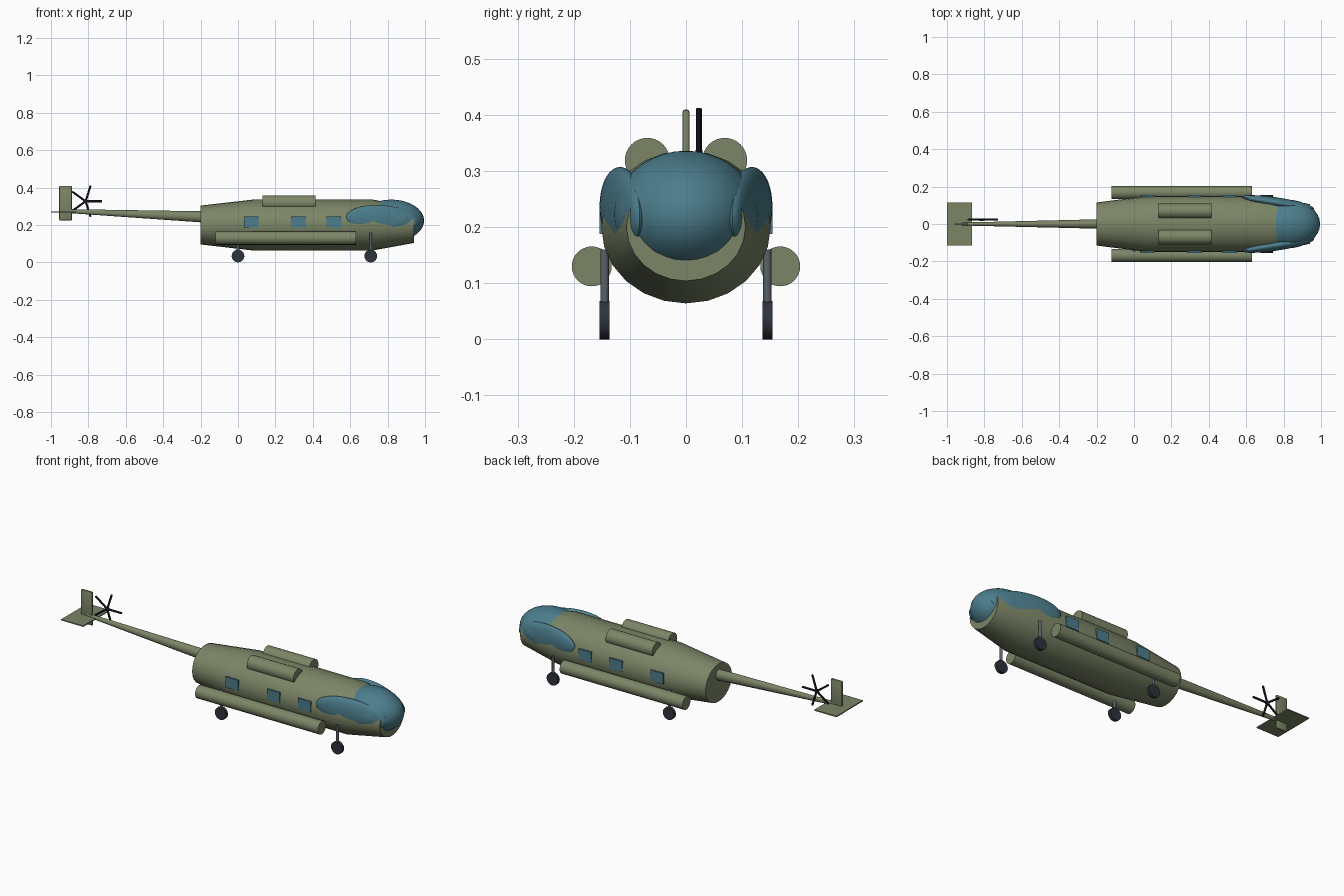
import bpy, bmesh, math
from mathutils import Vector, Matrix

if "Cube" in bpy.data.objects:
    bpy.data.objects.remove(bpy.data.objects["Cube"])


def material(name, rgb):
    m = bpy.data.materials.new(name)
    m.diffuse_color = (*rgb, 1)
    m.use_nodes = True
    m.node_tree.nodes["Principled BSDF"].inputs["Base Color"].default_value = m.diffuse_color
    return m


OLIVE = material("olive_green", (0.20, 0.235, 0.135))
GLASS = material("blue_glass", (0.072, 0.205, 0.265))
TYRE = material("dark_tyre", (0.027, 0.034, 0.045))
STEEL = material("grey_steel", (0.10, 0.12, 0.14))
BLADE = material("near_black", (0.012, 0.014, 0.022))


def finish(name, bm, mat, smooth=True):
    bmesh.ops.recalc_face_normals(bm, faces=bm.faces)
    me = bpy.data.meshes.new(name)
    bm.to_mesh(me)
    bm.free()
    me.materials.append(mat)
    ob = bpy.data.objects.new(name, me)
    bpy.context.collection.objects.link(ob)
    if smooth:
        bpy.ops.object.select_all(action='DESELECT')
        ob.select_set(True)
        bpy.context.view_layer.objects.active = ob
        bpy.ops.object.shade_smooth_by_angle(angle=math.radians(35))
    return ob


def loft(name, rings, mat, sides=24):
    """Capped elliptical loft along x; rings are (x, y, z, half_y, half_z)."""
    bm = bmesh.new()
    loops = []
    for x, y, z, ry, rz in rings:
        loops.append([bm.verts.new((x, y + ry * math.sin(2 * math.pi * i / sides),
                                    z + rz * math.cos(2 * math.pi * i / sides)))
                      for i in range(sides)])
    for a, b in zip(loops, loops[1:]):
        for i in range(sides):
            j = (i + 1) % sides
            bm.faces.new((a[i], a[j], b[j], b[i]))
    bm.faces.new(loops[0])
    bm.faces.new(loops[-1])
    return finish(name, bm, mat)


def rod(name, p, q, r, mat, sides=16):
    p, q = Vector(p), Vector(q)
    d = q - p
    bm = bmesh.new()
    rot = d.to_track_quat('Z', 'Y').to_matrix().to_4x4()
    bmesh.ops.create_cone(bm, cap_ends=True, segments=sides, radius1=r, radius2=r,
                          depth=d.length, matrix=Matrix.Translation((p + q) / 2) @ rot)
    return finish(name, bm, mat)


def box(name, centre, size, mat, bevel=0.0):
    bm = bmesh.new()
    bmesh.ops.create_cube(bm, size=1, matrix=Matrix.Translation(centre) @ Matrix.Diagonal((*size, 1)))
    if bevel:
        bmesh.ops.bevel(bm, geom=bm.edges[:], offset=bevel, segments=2, profile=0.5,
                        affect='EDGES')
    return finish(name, bm, mat, smooth=bevel > 0)


def ellipsoid(name, centre, radii, mat, rot=Matrix.Identity(4)):
    bm = bmesh.new()
    bmesh.ops.create_uvsphere(bm, u_segments=32, v_segments=20, radius=1,
                              matrix=Matrix.Translation(centre) @ rot @ Matrix.Diagonal((*radii, 1)))
    return finish(name, bm, mat)


# Fuselage with tapered ends, and the tail boom
loft("fuselage", [(-0.2, 0, 0.2, 0.115, 0.104), (0.08, 0, 0.2, 0.151, 0.136),
                  (0.72, 0, 0.2, 0.151, 0.136), (0.94, 0, 0.2, 0.106, 0.096)], OLIVE)
loft("tail_boom", [(-0.15, 0, 0.242, 0.026, 0.031), (-0.92, 0, 0.275, 0.008, 0.01)], OLIVE, 16)

# Cockpit glass: nose dome and two bulging side panes
ellipsoid("nose_glass", (0.82, 0, 0.223), (0.175, 0.13, 0.113), GLASS)
for s, side in ((-1, "right"), (1, "left")):
    turn = Matrix.Rotation(-s * math.radians(9), 4, 'Z') @ Matrix.Rotation(math.radians(4), 4, 'Y')
    ellipsoid(f"{side}_cockpit_glass", (0.77, s * 0.113, 0.229), (0.195, 0.028, 0.077), GLASS, turn)

    # Engine housing on the roof and long tank low on the side
    rod(f"{side}_engine", (0.13, s * 0.069, 0.319), (0.415, s * 0.069, 0.319), 0.04, OLIVE, 32)
    rod(f"{side}_tank", (-0.12, s * 0.168, 0.13), (0.63, s * 0.168, 0.13), 0.0355, OLIVE, 32)

    # Cabin windows
    for n, x in enumerate((0.07, 0.323, 0.512)):
        box(f"{side}_window_{n + 1}", (x, s * 0.1495, 0.217), (0.077, 0.009, 0.058), GLASS)

    # Wheels on struts
    for x, end in ((0.0, "rear"), (0.71, "front")):
        y = s * 0.145
        rod(f"{side}_{end}_wheel", (x, y - 0.009, 0.034), (x, y + 0.009, 0.034), 0.034, TYRE, 20)
        rod(f"{side}_{end}_strut", (x, y, 0.034), (x, y, 0.16), 0.0075, STEEL, 12)

# Tail surfaces
box("tail_fin", (-0.922, 0, 0.317), (0.068, 0.013, 0.185), OLIVE, 0.005)
box("tailplane", (-0.9325, 0, 0.27), (0.135, 0.23, 0.006), OLIVE)

# Five-bladed tail rotor beside the boom
hub = Vector((-0.815, 0.023, 0.327))
rod("rotor_hub", hub - Vector((0, 0.006, 0)), hub + Vector((0, 0.006, 0)), 0.01, BLADE)
for i in range(5):
    a = math.radians(72 * i)
    tip = hub + Vector((math.cos(a), 0, math.sin(a))) * 0.088
    rod(f"rotor_blade_{i + 1}", hub, tip, 0.0055, BLADE, 10)
